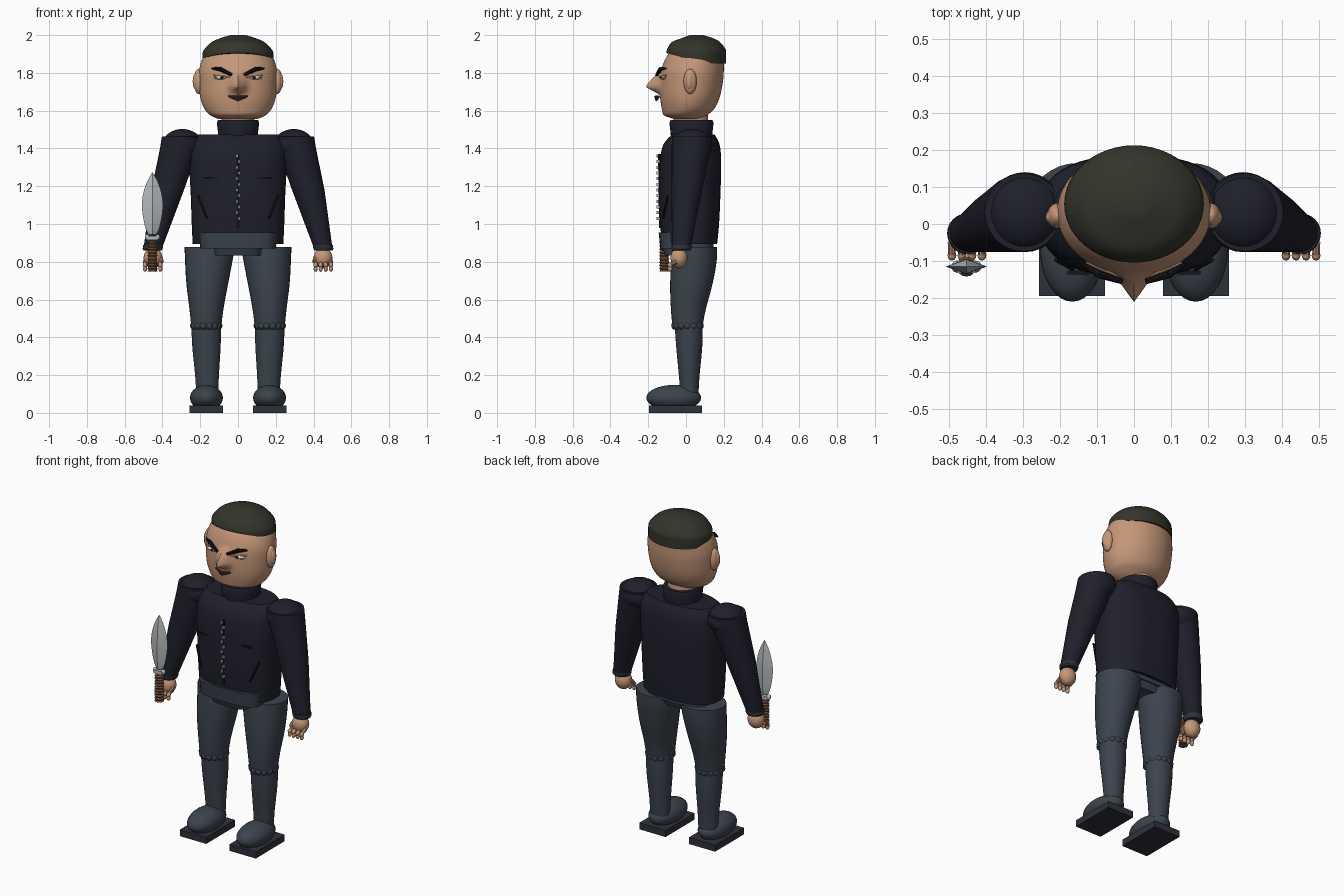
import bpy, bmesh, math
from mathutils import Vector, Matrix

cube = bpy.data.objects.get("Cube")
if cube:
    bpy.data.objects.remove(cube, do_unlink=True)


def material(name, r, g, b):
    m = bpy.data.materials.new(name)
    m.use_nodes = True
    m.diffuse_color = (r, g, b, 1)
    m.node_tree.nodes["Principled BSDF"].inputs["Base Color"].default_value = (r, g, b, 1)
    return m


skin = material("warm skin", .56, .31, .19)
hair_mat = material("dark hair", .034, .034, .025)
navy = material("navy cloth", .014, .014, .025)
slate = material("slate trousers", .045, .057, .075)
dark = material("dark sole", .028, .031, .043)
steel = material("steel", .45, .48, .49)
wood = material("brown grip", .17, .08, .04)
black = material("black", .008, .008, .01)
eye_mat = material("eye white", .6, .56, .5)
lip_mat = material("dark lips", .1, .045, .035)
made = []


def finish(bm, name, mat):
    bmesh.ops.recalc_face_normals(bm, faces=bm.faces)
    me = bpy.data.meshes.new(name)
    bm.to_mesh(me)
    bm.free()
    me.materials.append(mat)
    ob = bpy.data.objects.new(name, me)
    bpy.context.collection.objects.link(ob)
    made.append(ob)
    return ob


def smooth_rings(rings, steps):
    """Catmull-Rom interpolation between profile rings."""
    out = []
    for i in range(len(rings) - 1):
        a, b, c, d = (rings[max(0, min(len(rings) - 1, i + k))] for k in (-1, 0, 1, 2))
        for s in range(steps):
            t = s / steps
            out.append([q + .5 * t * (r - p + t * (2*p - 5*q + 4*r - w + t * (3*(q - r) + w - p)))
                        for p, q, r, w in zip(a, b, c, d)])
    return out + [rings[-1]]


def loft(name, rings, mat, n=32, power=2, steps=1, tweak=None):
    """Skin through level rings of (z, centre x, half width, front y, back y)."""
    bm = bmesh.new()
    loops = []
    for z, cx, rx, y0, y1 in smooth_rings(rings, steps):
        loop = []
        for k in range(n):
            c, s = math.cos(2*math.pi*k/n), math.sin(2*math.pi*k/n)
            x = cx + rx * math.copysign(abs(c) ** (2/power), c)
            y = (y0 + y1)/2 + (y1 - y0)/2 * math.copysign(abs(s) ** (2/power), s)
            p = Vector((x, y, z))
            loop.append(bm.verts.new(tweak(p) if tweak else p))
        loops.append(loop)
    for a, b in zip(loops, loops[1:]):
        for k in range(n):
            bm.faces.new((a[k], a[(k+1) % n], b[(k+1) % n], b[k]))
    bm.faces.new(loops[0][::-1])
    bm.faces.new(loops[-1])
    return finish(bm, name, mat)


def ball(name, centre, radii, mat, n=24):
    bm = bmesh.new()
    bmesh.ops.create_uvsphere(bm, u_segments=n, v_segments=n//2, radius=1,
                              matrix=Matrix.Translation(centre) @ Matrix.Diagonal((*radii, 1)))
    return finish(bm, name, mat)


def box(name, centre, size, mat):
    bm = bmesh.new()
    bmesh.ops.create_cube(bm, size=1, matrix=Matrix.Translation(centre) @ Matrix.Diagonal((*size, 1)))
    return finish(bm, name, mat)


def beam(name, p, q, r1, r2, mat, n=10):
    p, q = Vector(p), Vector(q)
    bm = bmesh.new()
    turn = (q - p).to_track_quat('Z', 'Y').to_matrix().to_4x4()
    bmesh.ops.create_cone(bm, cap_ends=True, segments=n, radius1=r1, radius2=r2,
                          depth=(q - p).length, matrix=Matrix.Translation((p + q)/2) @ turn)
    return finish(bm, name, mat)


# Head, with the nose drawn out of the face as a wedge
def nose(p):
    if p.y < 0:
        rise = min((1.82 - p.z)/.09, (p.z - 1.685)/.04, 1)
        p.y -= .075 * max(0, rise) * max(0, 1 - abs(p.x)/.055)
    return p


loft("head", [(1.555, 0, .10, -.06, .08), (1.575, 0, .145, -.115, .11),
              (1.61, 0, .178, -.128, .15), (1.67, 0, .2, -.137, .178),
              (1.75, 0, .207, -.138, .195), (1.82, 0, .205, -.13, .2),
              (1.89, 0, .18, -.1, .195), (1.95, 0, .12, -.05, .13)],
     skin, n=64, steps=6, tweak=nose)


# Hair cap with a hairline rising to the forehead
def hairline(p):
    low = 1.85 + .055 * max(0, min(1, (.09 - p.y)/.19))
    p.z = max(p.z, low)
    return p


loft("hair", [(1.85, 0, .188, -.104, .212), (1.9, 0, .188, -.104, .212), (1.925, 0, .178, -.1, .21),
              (1.963, 0, .14, -.075, .18), (1.985, 0, .09, -.02, .14), (2, 0, .04, .02, .09)],
     hair_mat, n=48, steps=3, tweak=hairline)

# Neck, collar, jacket body
loft("neck", [(1.5, 0, .09, -.07, .12), (1.58, 0, .085, -.065, .115)], skin)
loft("collar", [(1.46, 0, .105, -.08, .14), (1.485, 0, .106, -.082, .14),
                (1.535, 0, .112, -.088, .146), (1.55, 0, .106, -.082, .14)], navy)
loft("jacket_body", [(.895, 0, .24, -.125, .165), (1.0, 0, .245, -.137, .175),
                     (1.15, 0, .25, -.143, .182), (1.32, 0, .258, -.14, .186),
                     (1.42, 0, .25, -.12, .178), (1.475, 0, .215, -.072, .15)],
     navy, n=48, power=2.5, steps=4)
beam("zip_seam", (0, -.135, .98), (0, -.14, 1.37), .008, .008, black, 6)
for i in range(12):
    box("zip_tooth", (.005 * (-1)**i, -.148, 1.03 + i*.03), (.011, .014, .015), steel)

# Hips
loft("waistband", [(.87, 0, .2, -.135, .145), (.955, 0, .207, -.145, .15)], slate, power=4)
loft("crotch", [(.832, 0, .125, -.11, .12), (.88, 0, .13, -.13, .14)], slate, power=4)

# Mouth
for s in (-1, 1):
    beam("upper_lip", (s*.052, -.142, 1.677), (0, -.16, 1.672), .004, .009, lip_mat)
    beam("lower_lip", (s*.045, -.142, 1.672), (0, -.157, 1.659), .003, .008, lip_mat)

# Everything that repeats on both sides
for s, side in ((-1, "right_"), (1, "left_")):
    # Face details
    ball(side + "ear", (s*.208, .022, 1.755), (.027, .035, .067), skin)
    ball(side + "ear_fold", (s*.222, .018, 1.755), (.018, .02, .045), skin, 16)
    ball(side + "eye", (s*.087, -.117, 1.775), (.04, .017, .011), eye_mat, 16)
    beam(side + "eyelid", (s*.045, -.14, 1.778), (s*.13, -.105, 1.787), .004, .004, skin, 8)
    ball(side + "pupil", (s*.085, -.131, 1.776), (.009, .006, .008), black, 12)
    beam(side + "inner_brow", (s*.033, -.155, 1.79), (s*.095, -.135, 1.82), .008, .012, black)
    beam(side + "outer_brow", (s*.095, -.135, 1.82), (s*.138, -.108, 1.824), .012, .005, black)

    # Jacket pockets
    box(side + "chest_pocket", (s*.14, -.131, 1.245), (.08, .012, .01), black)
    beam(side + "slash_pocket", (s*.212, -.097, 1.15), (s*.165, -.122, 1.03), .006, .006, black, 6)

    # Arm
    ball(side + "shoulder", (s*.295, .032, 1.42), (.105, .108, .083), navy, 32)
    loft(side + "sleeve", [(.88, s*.449, .05, -.075, .025), (1.18, s*.372, .086, -.076, .085),
                           (1.4, s*.311, .102, -.076, .132), (1.462, s*.3, .103, -.074, .137)], navy)
    loft(side + "cuff", [(.86, s*.452, .048, -.073, .023), (.868, s*.452, .053, -.078, .028),
                         (.888, s*.449, .053, -.078, .028)], dark)
    ball(side + "hand", (s*.45, -.037, .82), (.05, .045, .055), skin)
    for i in range(4):
        x = s * (.411 + i*.027)
        beam(side + "finger", (x, -.05, .80), (x, -.085, .785), .012, .01, skin)
        ball(side + "knuckle", (x, -.085, .782), (.012, .014, .014), skin, 12)
        ball(side + "fingertip", (x, -.085, .763), (.011, .013, .016), skin, 12)
    beam(side + "thumb", (s*.415, -.04, .83), (s*.402, -.07, .80), .014, .01, skin)

    # Leg, knee folds and shoe
    loft(side + "thigh", [(.46, s*.168, .08, -.072, .088), (.55, s*.167, .09, -.08, .105),
                          (.68, s*.163, .11, -.084, .14), (.8, s*.155, .125, -.078, .162),
                          (.878, s*.15, .133, -.07, .165)], slate, steps=3)
    loft(side + "shin", [(.1, s*.163, .058, -.03, .066), (.2, s*.164, .063, -.038, .072),
                         (.35, s*.167, .075, -.052, .086), (.47, s*.168, .079, -.06, .088)],
         slate, steps=3)
    for k in range(14):
        a = 2*math.pi*k/14
        ball(side + "knee_fold", (s*.168 + .066*math.cos(a), .008 + .068*math.sin(a), .462),
             (.02, .02, .022), slate, 12)
    ball(side + "shoe", (s*.167, -.065, .08), (.087, .145, .068), slate, 32)
    box(side + "sole", (s*.168, -.055, .02), (.178, .28, .04), dark)

# Knife in the right hand
kx, ky = -.453, -.115


def knife_ring(z, w, t):
    return (z, kx, w, ky - t, ky + t)


loft("knife_blade", [knife_ring(*r) for r in ((.945, .022, .016), (.99, .04, .02), (1.08, .055, .021),
                                              (1.15, .051, .019), (1.22, .03, .012), (1.272, .002, .002))],
     steel, n=4, steps=4)
box("knife_guard", (kx, ky, .926), (.055, .034, .022), steel)
for s in (-1, 1):
    ball("guard_end", (kx + s*.027, ky, .93), (.013, .016, .016), steel, 12)
loft("knife_grip", [knife_ring(.748 + i*.0085, r, r) for i, r in
                    enumerate([.027, .021] * 10)], wood, n=16)

# Smooth shading with sharp edges kept
bpy.ops.object.select_all(action='DESELECT')
for ob in made:
    ob.select_set(True)
bpy.context.view_layer.objects.active = made[0]
bpy.ops.object.shade_smooth_by_angle(angle=math.radians(35))
